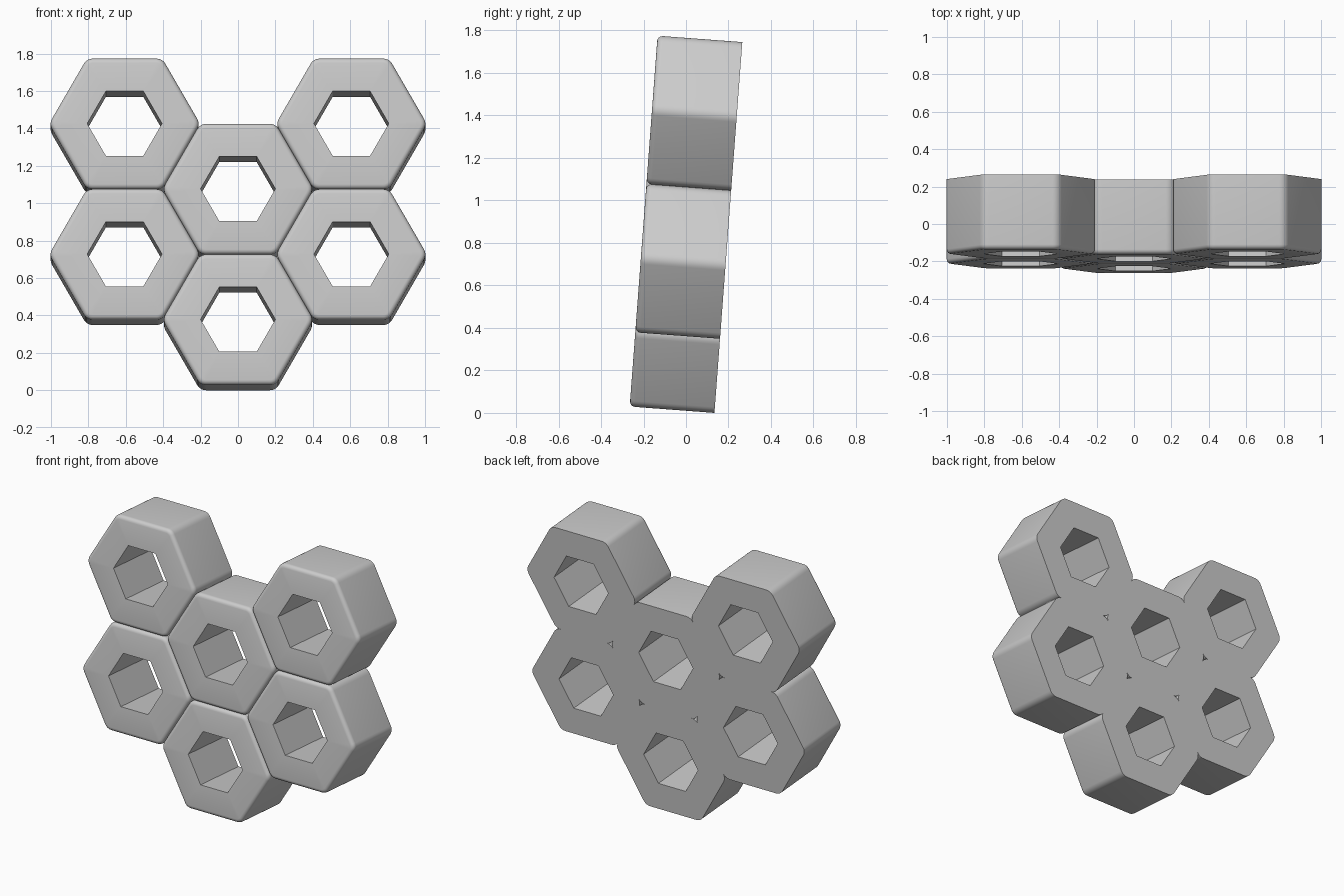
import bpy, bmesh
from math import sin, cos, pi, radians
from mathutils import Vector, Matrix

cube = bpy.data.objects.get("Cube")
if cube:
    bpy.data.objects.remove(cube)

APOTHEM = 0.35        # half the flat-to-flat width of a cell
HOLE = 0.2            # corner radius of the hexagonal bore
HALF = 0.2            # half depth
CORNER = 0.055        # rounding of the long edges
FILLET = 0.025        # rounding of the front rim
STEPS = 5
TILT = radians(4.3)

mat = bpy.data.materials.new("light grey")
mat.use_nodes = True
grey = (0.6, 0.6, 0.6, 1)
mat.diffuse_color = grey
mat.node_tree.nodes["Principled BSDF"].inputs["Base Color"].default_value = grey


def polar(radius, angle):
    return Vector((radius * cos(angle), 0, radius * sin(angle)))


def rounded_hexagon(inset, y):
    """Hexagon outline with rounded corners, shrunk by inset."""
    points = []
    for i in range(6):
        mid = i * pi / 3
        centre = polar((APOTHEM - CORNER) / cos(pi / 6), mid)
        for s in range(STEPS + 1):
            angle = mid + (s / STEPS - 0.5) * pi / 3
            p = centre + polar(CORNER - inset, angle)
            points.append((p.x, y, p.z))
    return points


def cell_mesh():
    bm = bmesh.new()

    def ring(points):
        return [bm.verts.new(p) for p in points]

    def loft(a, b):
        n = len(a)
        for i in range(n):
            j = (i + 1) % n
            bm.faces.new((a[i], a[j], b[j], b[i]))

    def cap(outer, inner):
        # flat hexagonal frame between the outline and the bore
        n = STEPS + 1
        for i in range(6):
            arc = outer[i * n:(i + 1) * n]
            nxt = (i + 1) % 6
            bm.faces.new(arc + [inner[i]])
            bm.faces.new((arc[-1], outer[nxt * n], inner[nxt], inner[i]))

    # outer wall, then the rounded front rim
    rings = [ring(rounded_hexagon(0, HALF))]
    for s in range(STEPS):
        a = s / (STEPS - 1) * pi / 2
        rings.append(ring(rounded_hexagon(FILLET * (1 - cos(a)),
                                          -HALF + FILLET * (1 - sin(a)))))
    for a, b in zip(rings, rings[1:]):
        loft(a, b)

    # bore and both end frames
    back, front = [ring([polar(HOLE, i * pi / 3) + Vector((0, y, 0))
                         for i in range(6)]) for y in (HALF, -HALF)]
    loft(back, front)
    cap(rings[0], back)
    cap(rings[-1], front)
    bmesh.ops.recalc_face_normals(bm, faces=bm.faces)
    me = bpy.data.meshes.new("hexagonal_cell")
    bm.to_mesh(me)
    bm.free()
    me.materials.append(mat)
    return me


# Cells nest on a honeycomb lattice, and the whole cluster leans back
column = 2 * APOTHEM * cos(pi / 6)
cells = {"centre_lower_cell": (0, 0.35), "centre_upper_cell": (0, 1.05)}
for side, x in (("left", column), ("right", -column)):
    cells[side + "_lower_cell"] = (x, 0.7)
    cells[side + "_upper_cell"] = (x, 1.4)

height = 5 * APOTHEM
lean = (Matrix.Translation((0, -height * sin(TILT) / 2, HALF * sin(TILT)))
        @ Matrix.Rotation(-TILT, 4, 'X'))
mesh = cell_mesh()
objects = []
for name, (x, z) in cells.items():
    ob = bpy.data.objects.new(name, mesh.copy())
    bpy.context.collection.objects.link(ob)
    ob.matrix_world = lean @ Matrix.Translation((x, 0, z))
    objects.append(ob)
bpy.data.meshes.remove(mesh)

bpy.ops.object.select_all(action='DESELECT')
for ob in objects:
    ob.select_set(True)
bpy.context.view_layer.objects.active = objects[0]
bpy.ops.object.shade_smooth_by_angle(angle=radians(30))
